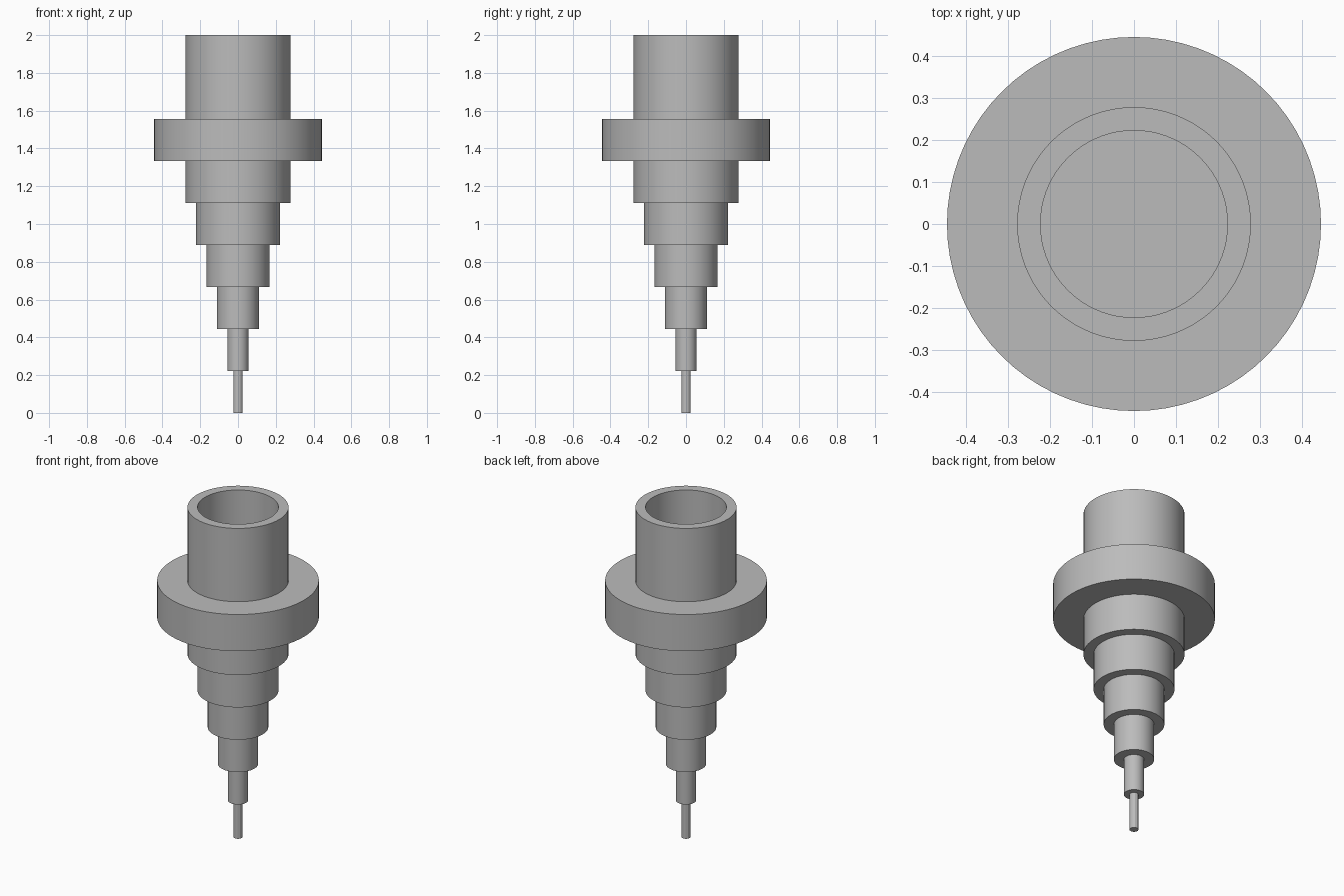
import bpy
import bmesh
import math

cube = bpy.data.objects.get("Cube")
if cube:
    bpy.data.objects.remove(cube, do_unlink=True)

UNIT = 2 / 36          # module that all diameters and heights follow
STEP = 4 * UNIT        # height of one step

grey = bpy.data.materials.new("plain grey")
grey.use_nodes = True
colour = (0.5, 0.5, 0.5, 1)
grey.diffuse_color = colour
grey.node_tree.nodes["Principled BSDF"].inputs["Base Color"].default_value = colour


def lathe(name, profile, sides):
    """Revolve a list of (radius, height) points around the z axis."""
    bm = bmesh.new()
    verts = [bm.verts.new((r, 0, z)) for r, z in profile]
    edges = [bm.edges.new(pair) for pair in zip(verts, verts[1:])]
    bmesh.ops.spin(bm, geom=verts + edges, cent=(0, 0, 0), axis=(0, 0, 1),
                   angle=math.tau, steps=sides, use_merge=True)
    bmesh.ops.remove_doubles(bm, verts=bm.verts, dist=1e-5)
    bmesh.ops.recalc_face_normals(bm, faces=bm.faces)
    mesh = bpy.data.meshes.new(name)
    bm.to_mesh(mesh)
    bm.free()
    mesh.materials.append(grey)
    obj = bpy.data.objects.new(name, mesh)
    bpy.context.collection.objects.link(obj)
    bpy.ops.object.select_all(action="DESELECT")
    obj.select_set(True)
    bpy.context.view_layer.objects.active = obj
    bpy.ops.object.shade_smooth_by_angle(angle=math.radians(25))
    return obj


# Thin tip at the bottom
tip_radius = 0.025
lathe("tip", [(0, 0), (tip_radius, 0), (tip_radius, STEP), (0, STEP)], 12)

# Stepped shaft, widening upward, then the flange
profile = [(0, STEP)]
for level, size in enumerate((1, 2, 3, 4, 5, 8), start=1):
    radius = size * UNIT
    profile += [(radius, level * STEP), (radius, (level + 1) * STEP)]

# Open socket on top of the flange
floor = 7 * STEP
outer, inner = 5 * UNIT, 4 * UNIT
profile += [(outer, floor), (outer, 2), (inner, 2), (inner, floor), (0, floor)]
lathe("stepped_body", profile, 72)
